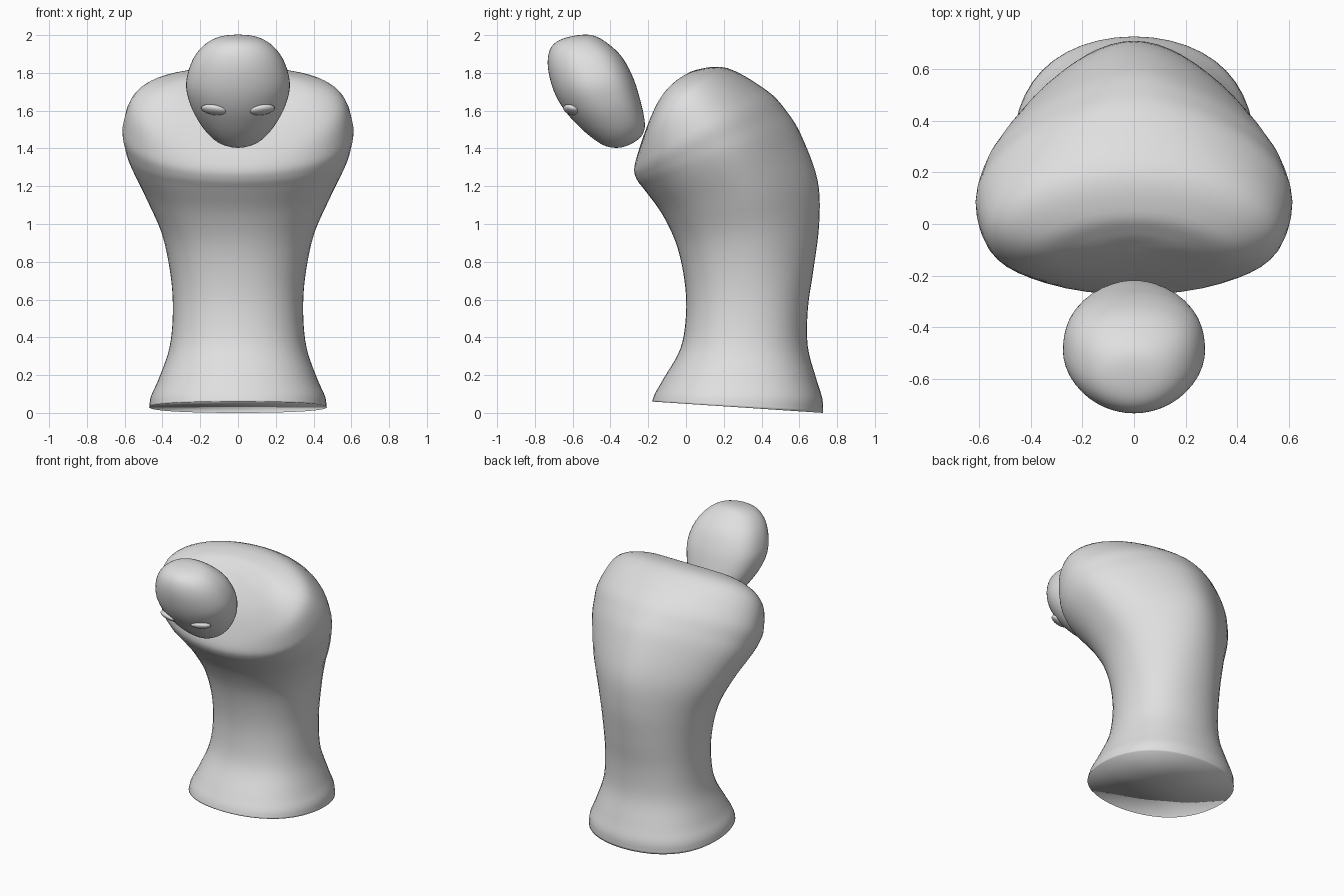
import bpy, bmesh, math

if "Cube" in bpy.data.objects:
    bpy.data.objects.remove(bpy.data.objects["Cube"])

grey = bpy.data.materials.new("light grey")
grey.diffuse_color = (0.74, 0.74, 0.74, 1)
grey.use_nodes = True
grey.node_tree.nodes["Principled BSDF"].inputs["Base Color"].default_value = grey.diffuse_color
SEG = 48


def finish(obj, angle):
    obj.data.materials.append(grey)
    bpy.ops.object.select_all(action='DESELECT')
    obj.select_set(True)
    bpy.context.view_layer.objects.active = obj
    bpy.ops.object.shade_smooth_by_angle(angle=math.radians(angle))


def mirror_end(end, nxt):
    """Ghost row past an end: rounds off a pole, or runs straight on past a rim."""
    if end[4] == 0:
        fy, fz, by, bz, w, d, e = nxt
        return (by, bz, fy, fz, -w, d, e)
    return tuple(2 * a - b for a, b in zip(end, nxt))


def smooth_rows(rows, steps=5):
    """Catmull-Rom interpolation between the cross-sections."""
    p = [mirror_end(rows[0], rows[1])] + rows + [mirror_end(rows[-1], rows[-2])]
    out = []
    for i in range(1, len(p) - 2):
        for s in range(steps):
            t = s / steps
            out.append(tuple(
                0.5 * (2 * b + (c - a) * t + (2 * a - 5 * b + 4 * c - d) * t * t
                       + (3 * b - a - 3 * c + d) * t ** 3)
                for a, b, c, d in zip(*p[i - 1:i + 3])))
    return out + [rows[-1]]


def loft(name, rows, angle, front=0.0):
    """Rows: front y, front z, back y, back z, half width, side bulge, back taper.
    front: extra fullness of the front corners of every section."""
    bm = bmesh.new()
    rings = []
    for fy, fz, by, bz, w, d, e in rows:
        cy, cz, hy, hz = (fy + by) / 2, (fz + bz) / 2, (by - fy) / 2, (bz - fz) / 2
        ln = math.hypot(hy, hz) or 1
        ring = []
        for k in range(SEG):
            a = 2 * math.pi * k / SEG
            c, s = math.cos(a), math.sin(a)
            push = d * s * s / ln
            x = w * s * (1 - e * min(c, 0) ** 2 + front * max(c, 0) ** 2)
            ring.append(bm.verts.new((x, cy - hy * c - hz * push,
                                      cz - hz * c + hy * push)))
        rings.append(ring)
    for r, q in zip(rings, rings[1:]):
        for k in range(SEG):
            n = (k + 1) % SEG
            bm.faces.new((r[k], r[n], q[n], q[k]))
    bmesh.ops.remove_doubles(bm, verts=bm.verts, dist=1e-4)
    bmesh.ops.recalc_face_normals(bm, faces=bm.faces)
    me = bpy.data.meshes.new(name)
    bm.to_mesh(me)
    bm.free()
    obj = bpy.data.objects.new(name, me)
    bpy.context.collection.objects.link(obj)
    finish(obj, angle)


# Body: flared base, waist, and a torso that leans forward to broad shoulders
body = [
    (-0.18, 0.06, 0.725, 0.00, 0.47, 0, -0.15),
    (-0.163, 0.105, 0.722, 0.075, 0.46, 0, -0.15),
    (-0.12, 0.18, 0.69, 0.18, 0.42, 0, -0.15),
    (-0.03, 0.34, 0.645, 0.35, 0.363, 0, -0.12),
    (0.00, 0.52, 0.645, 0.55, 0.345, 0, -0.1),
    (-0.008, 0.70, 0.675, 0.76, 0.357, 0, 0),
    (-0.05, 0.89, 0.705, 1.00, 0.402, 0, 0.15),
    (-0.125, 1.05, 0.697, 1.23, 0.485, 0, 0.3),
    (-0.215, 1.175, 0.61, 1.47, 0.57, 0, 0.32),
    (-0.26, 1.235, 0.53, 1.60, 0.60, 0, 0.25),
    (-0.274, 1.295, 0.43, 1.705, 0.61, 0.02, 0.16),
    (-0.247, 1.40, 0.22, 1.825, 0.555, 0.05, 0),
    (-0.20, 1.53, 0.05, 1.815, 0.40, 0.04, 0),
    (-0.14, 1.635, -0.03, 1.765, 0.20, 0.015, 0),
    (-0.085, 1.705, -0.085, 1.705, 0, 0, 0),
]
# Flat underside, fanned from its centre
underside = [(0.272, 0.035, 0.272, 0.035, 0, 0, 0)]
loft("body", underside + smooth_rows(body), 180, front=0.15)

# Head: tilted egg floating in front of the shoulders
head = [
    (-0.60, 1.995, -0.60, 1.995, 0, 0, 0),
    (-0.685, 1.965, -0.50, 2.00, 0.11, 0, -0.1),
    (-0.725, 1.91, -0.42, 1.96, 0.19, 0, -0.2),
    (-0.73, 1.82, -0.34, 1.885, 0.247, 0, -0.25),
    (-0.70, 1.705, -0.28, 1.775, 0.275, 0, -0.25),
    (-0.645, 1.605, -0.242, 1.655, 0.252, 0, -0.25),
    (-0.56, 1.51, -0.222, 1.565, 0.204, 0, -0.2),
    (-0.475, 1.44, -0.22, 1.502, 0.15, 0, -0.1),
    (-0.41, 1.408, -0.25, 1.45, 0.09, 0, 0),
    (-0.33, 1.408, -0.33, 1.408, 0, 0, 0),
]
loft("head", smooth_rows(head), 180)

# Eyes: narrow almond lids, outer ends raised and turned back
for side, name in ((-1, "left_eye"), (1, "right_eye")):
    bpy.ops.mesh.primitive_uv_sphere_add(
        segments=24, ring_count=12, location=(side * 0.127, -0.607, 1.605),
        rotation=(math.radians(-24), math.radians(-7 * side), math.radians(12 * side)))
    eye = bpy.context.object
    eye.name = name
    eye.scale = (0.07, 0.044, 0.024)
    finish(eye, 180)
